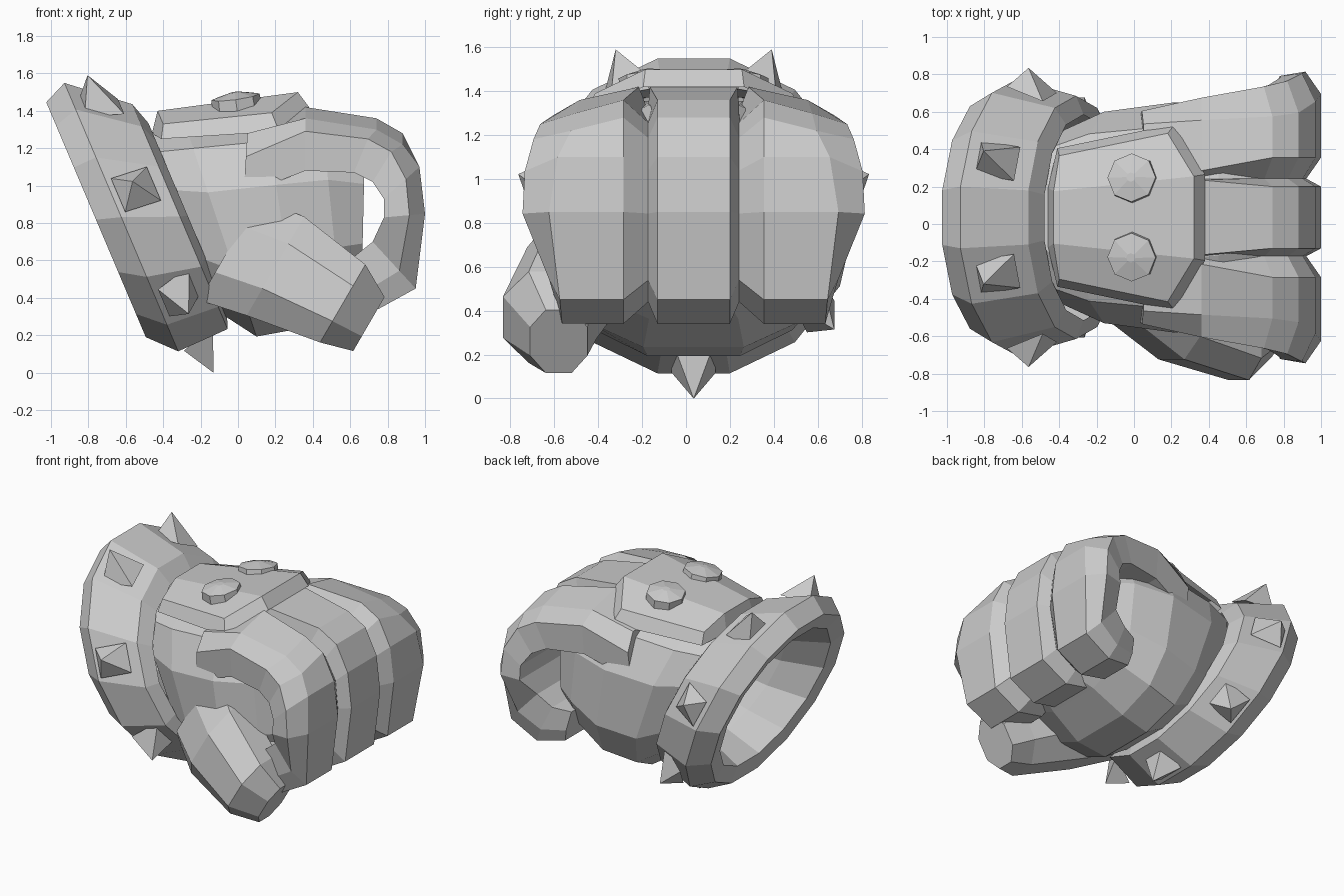
import bpy, bmesh, math
from mathutils import Vector

if "Cube" in bpy.data.objects:
    bpy.data.objects.remove(bpy.data.objects["Cube"])

YC = 0.035                                   # symmetry plane of hand and cuff
A, W = Vector((0.92, 0, 0.39)), Vector((-0.39, 0, 0.92))   # tilted cuff axis and its up
Y = Vector((0, 1, 0))


def finish(name, bm):
    bmesh.ops.recalc_face_normals(bm, faces=bm.faces)
    me = bpy.data.meshes.new(name)
    bm.to_mesh(me)
    bm.free()
    ob = bpy.data.objects.new(name, me)
    bpy.context.collection.objects.link(ob)
    return ob


def loft(name, rings, cap_start=True, cap_end=True):
    bm = bmesh.new()
    vs = [[bm.verts.new(p) for p in r] for r in rings]
    n = len(vs[0])
    for r, s in zip(vs, vs[1:]):
        for i in range(n):
            j = (i + 1) % n
            bm.faces.new((r[i], r[j], s[j], s[i]))
    if cap_start:
        bm.faces.new(vs[0])
    if cap_end:
        bm.faces.new(vs[-1])
    return finish(name, bm)


def spow(v, e):
    return math.copysign(abs(v) ** e, v)


def section(centre, up, ry, n, e=1.0):
    """Ring around centre; 'up' is the half-height vector, ry the half-width."""
    pts = []
    for k in range(n):
        t = 2 * math.pi * (k + 0.5) / n
        pts.append(Vector(centre) + up * spow(math.cos(t), e) + Y * ry * spow(math.sin(t), e))
    return pts


# Cuff: 14-sided tilted ring with a tapering hollow (u, centre v, half-height, half-width)
cuff = [(0.25, 0.88, 0.36, 0.36), (-0.1, 0.96, 0.46, 0.45), (-0.36, 1.05, 0.57, 0.55),
        (-0.38, 1.05, 0.70, 0.66), (-0.25, 1.01, 0.80, 0.74), (0.04, 0.89, 0.67, 0.65),
        (0.08, 0.88, 0.55, 0.55)]
loft("cuff", [section(A * u + W * c + Y * YC, W * rw, ry, 14) for u, c, rw, ry in cuff], True, False)

# Seven pyramid spikes on every other cuff facet
for k in range(7):
    t = math.pi * (2 * k + 1) / 7
    R = W * math.cos(t) + Y * math.sin(t)
    T = Y * math.cos(t) - W * math.sin(t)
    mid = A * -0.12 + W * 0.96 + Y * YC
    tip = mid + W * 0.91 * math.cos(t) + Y * 0.82 * math.sin(t)
    bm = bmesh.new()
    base = []
    for su, st in ((-1, -1), (1, -1), (1, 1), (-1, 1)):
        base.append(bm.verts.new(mid + R * (0.70 - 0.04 * su) + A * 0.1 * su + T * 0.1 * st))
    top = bm.verts.new(tip)
    bm.faces.new(base)
    for i in range(4):
        bm.faces.new((base[i], base[(i + 1) % 4], top))
    finish(f"cuff_spike_{k + 1}", bm)

# Palm: lofted block from wrist to the curled fingers (top xz, bottom xz, half-width)
palm = [((-0.50, 1.28), (-0.10, 0.32), 0.48), ((-0.28, 1.32), (0.10, 0.19), 0.58),
        ((0.15, 1.36), (0.32, 0.23), 0.63), ((0.45, 1.34), (0.55, 0.36), 0.56),
        ((0.68, 1.28), (0.66, 0.42), 0.46)]
rings = []
for (xt, zt), (xb, zb), ry in palm:
    up = Vector((xt - xb, 0, zt - zb)) / 2
    rings.append(section(((xt + xb) / 2, YC, (zt + zb) / 2), up / 0.98, ry, 12, 0.75))
loft("palm", rings, False, True)

# Fingers: one curled profile; chamfered strips across y
OUT = [(0.05, 1.28), (0.36, 1.42), (0.74, 1.36), (0.88, 1.28), (0.97, 1.10),
       (1.00, 0.85), (0.95, 0.45), (0.75, 0.34), (0.55, 0.38)]
INN = [(0.03, 0.95), (0.36, 1.08), (0.62, 1.07), (0.72, 1.02), (0.78, 0.93),
       (0.78, 0.83), (0.72, 0.70), (0.62, 0.62), (0.50, 0.60)]
FACE = [0.50, 0.52, 0.54, 0.56, 0.62, 0.66, 0.61, 0.60, 0.56]
WIDE = [0.57, 0.64, 0.70, 0.73, 0.77, 0.78, 0.66, 0.63, 0.58]


def finger(name, side):
    rings = []
    for i, (o, q) in enumerate(zip(OUT, INN)):
        m = [o[k] * 0.62 + q[k] * 0.38 for k in (0, 1)]
        drop = 0.06 if 0 < i < 4 and side else 0
        if side:
            a = (0.25 if i < 2 else 0.32, 0.20)
            b = (FACE[i], WIDE[i])
        else:
            a = (-0.20 if i < 2 else -0.165, -0.21)
            b = (-a[0], -a[1])
        s = side or 1
        pts = [(q, a[1], 0), (m, a[1], 0), (o, a[0], 0), (o, b[0], drop), (m, b[1], 0), (q, b[1] * 0.97, 0)]
        rings.append([Vector((p[0], YC + s * y, p[1] - d)) for p, y, d in pts])
    loft(name, rings)


finger("index_finger", -1)
finger("middle_finger", 0)
finger("outer_finger", 1)

# Thumb: eight-sided wedge folding down and forward
N = Vector((0.5, 0, 0.86))
thumb = [((-0.05, -0.25, 0.66), 0.34, 0.30), ((0.20, -0.50, 0.57), 0.33, 0.24),
         ((0.56, -0.62, 0.37), 0.26, 0.23), ((0.70, -0.58, 0.26), 0.18, 0.14)]
loft("thumb", [section(c, N * h, w, 8, 0.9) for c, h, w in thumb])

# Back-of-hand plate: creased top, bevelled rim
top = [(-0.43, 0.14, 1.40), (0.32, 0.22, 1.50), (0.18, 0.45, 1.39), (-0.40, 0.33, 1.33)]
low = [(-0.46, 0.16, 1.28), (0.38, 0.23, 1.42), (0.22, 0.50, 1.29), (-0.41, 0.37, 1.25)]
order = [(0, 1), (1, 1), (2, 1), (3, 1)]


def plate_ring(src):
    seq = [(0, 1), (3, 1), (2, 1), (1, 1), (1, -1), (2, -1), (3, -1), (0, -1)]
    return [Vector((src[i][0], YC + s * src[i][1], src[i][2])) for i, s in seq]


bm = bmesh.new()
t = [bm.verts.new(p) for p in plate_ring(top)]
b = [bm.verts.new(p) for p in plate_ring(low)]
for i in range(8):
    j = (i + 1) % 8
    bm.faces.new((t[i], t[j], b[j], b[i]))
for f in ((0, 1, 2, 3), (0, 3, 4, 7), (4, 5, 6, 7)):
    bm.faces.new([t[i] for i in f])
finish("hand_plate", bm)

# Two octagonal studs on the plate
for side, name in ((-1, "stud_front"), (1, "stud_back")):
    nrm = Vector((-0.14, side * 0.12, 1)).normalized()
    ux = nrm.orthogonal().normalized()
    uy = nrm.cross(ux)
    c = Vector((-0.01, YC + side * 0.21, 1.45))
    rings = []
    for r, h in ((0.135, -0.06), (0.13, 0.025), (0.025, 0.05)):
        rings.append([c + nrm * h + (ux * math.cos(k * math.pi / 4) + uy * math.sin(k * math.pi / 4)) * r
                      for k in range(8)])
    loft(name, rings)
